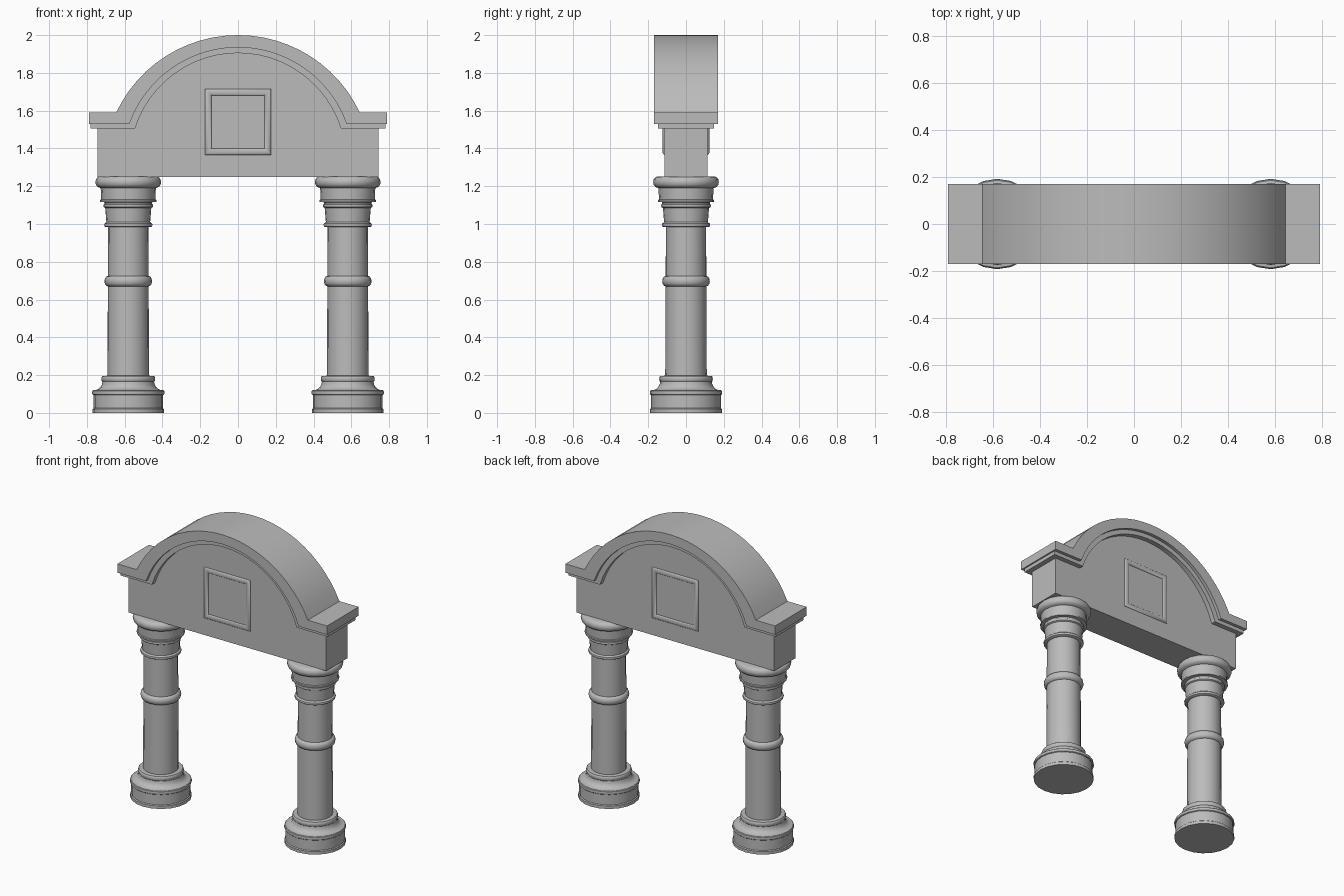
import bpy, bmesh
from math import sin, cos, pi, atan2, hypot, radians

cube = bpy.data.objects.get("Cube")
if cube:
    bpy.data.objects.remove(cube, do_unlink=True)

stone = bpy.data.materials.new("grey stone")
stone.use_nodes = True
GREY = (0.5, 0.5, 0.5, 1)
stone.diffuse_color = GREY
stone.node_tree.nodes["Principled BSDF"].inputs["Base Color"].default_value = GREY


def finish(name, bm, smooth=None):
    bmesh.ops.recalc_face_normals(bm, faces=bm.faces)
    mesh = bpy.data.meshes.new(name)
    bm.to_mesh(mesh)
    bm.free()
    mesh.materials.append(stone)
    obj = bpy.data.objects.new(name, mesh)
    bpy.context.collection.objects.link(obj)
    if smooth:
        bpy.ops.object.select_all(action='DESELECT')
        obj.select_set(True)
        bpy.context.view_layer.objects.active = obj
        bpy.ops.object.shade_smooth_by_angle(angle=radians(smooth))
    return obj


def arch(half, base, top, steps=24):
    """Circular arc from (-half, base) over (0, top) to (half, base)."""
    rise = top - base
    radius = (half ** 2 + rise ** 2) / (2 * rise)
    mid = top - radius
    span = atan2(half, base - mid)
    angles = [span * (2 * i / steps - 1) for i in range(steps + 1)]
    return [(radius * sin(a), mid + radius * cos(a)) for a in angles]


def slab(name, outline, depth, smooth=None):
    """Extrude an x-z outline from -depth to +depth in y."""
    bm = bmesh.new()
    face = bm.faces.new([bm.verts.new((x, -depth, z)) for x, z in outline])
    ext = bmesh.ops.extrude_face_region(bm, geom=[face])
    verts = [v for v in ext["geom"] if isinstance(v, bmesh.types.BMVert)]
    bmesh.ops.translate(bm, verts=verts, vec=(0, 2 * depth, 0))
    return finish(name, bm, smooth)


def band(name, end, outer, inner, depth):
    """Arched moulding with level ends; outer and inner are (half, base, top)."""
    over, under = arch(*outer), arch(*inner)
    outline = ([(-end, outer[1])] + over + [(end, outer[1]), (end, inner[1])]
               + under[::-1] + [(-end, inner[1])])
    slab(name, outline, depth, 20)


# Arched wall and its stepped cornice
slab("arched_wall", [(-0.745, 1.25), (-0.745, 1.55)] + arch(0.6, 1.55, 1.96)
     + [(0.745, 1.55), (0.745, 1.25)], 0.115)
band("upper_cornice", 0.79, (0.645, 1.59, 2.0), (0.575, 1.53, 1.935), 0.17)
band("lower_cornice", 0.78, (0.6, 1.55, 1.96), (0.545, 1.505, 1.905), 0.148)


# Rounded square frames on both wall faces
def panel_frame(name, side):
    bm = bmesh.new()
    rings = []
    for i in range(9):
        a = pi * i / 8
        half = 0.157 + 0.0175 * cos(a)
        y = side * (0.112 + 0.012 * sin(a))
        rings.append([bm.verts.new((sx * half, y, 1.54 + sz * half))
                      for sx, sz in ((-1, -1), (1, -1), (1, 1), (-1, 1))])
    for a, b in zip(rings, rings[1:]):
        for i in range(4):
            j = (i + 1) % 4
            bm.faces.new((a[i], a[j], b[j], b[i]))
    finish(name, bm, 40)


panel_frame("front_panel_frame", -1)
panel_frame("back_panel_frame", 1)


def roll(r, z0, z1, bulge, steps=6):
    """Half-round moulding between two heights."""
    return [(r + bulge * sin(pi * i / steps),
             z0 + (z1 - z0) * (1 - cos(pi * i / steps)) / 2)
            for i in range(steps + 1)]


def cove(r0, z0, r1, z1, steps=5):
    """Concave sweep from (r0, z0) in to (r1, z1)."""
    return [(r1 + (r0 - r1) * (1 - sin(pi / 2 * i / steps)),
             z0 + (z1 - z0) * (1 - cos(pi / 2 * i / steps)))
            for i in range(steps + 1)]


# Turned column: base, shaft with middle ring, capital
profile = ([(0, 0), (0.19, 0), (0.19, 0.02), (0.184, 0.025), (0.184, 0.095)]
           + roll(0.186, 0.095, 0.12, 0.006, 4)
           + cove(0.182, 0.12, 0.137, 0.165)
           + roll(0.137, 0.165, 0.195, 0.005, 4)
           + [(0.11, 0.197)]
           + roll(0.108, 0.67, 0.725, 0.018)
           + [(0.106, 0.983)]
           + roll(0.122, 0.985, 1.005, 0.006, 4)
           + [(0.116, 1.01), (0.122, 1.085)]
           + roll(0.126, 1.087, 1.107, 0.006, 4)
           + [(0.126, 1.115), (0.149, 1.117), (0.149, 1.127), (0.143, 1.13),
              (0.146, 1.19)]
           + roll(0.15, 1.192, 1.252, 0.024)
           + [(0, 1.252)])


def column(name, cx, sides=20):
    bm = bmesh.new()
    verts = [bm.verts.new((0, r, z)) for r, z in profile]
    edges = [bm.edges.new(pair) for pair in zip(verts, verts[1:])]
    bmesh.ops.spin(bm, geom=verts + edges, cent=(0, 0, 0), axis=(0, 0, 1),
                   angle=2 * pi, steps=sides, use_duplicate=False)
    bmesh.ops.remove_doubles(bm, verts=bm.verts, dist=0.0003)
    bmesh.ops.translate(bm, verts=bm.verts, vec=(cx, 0, 0))
    finish(name, bm, 35)


column("left_column", 0.581)
column("right_column", -0.581)
